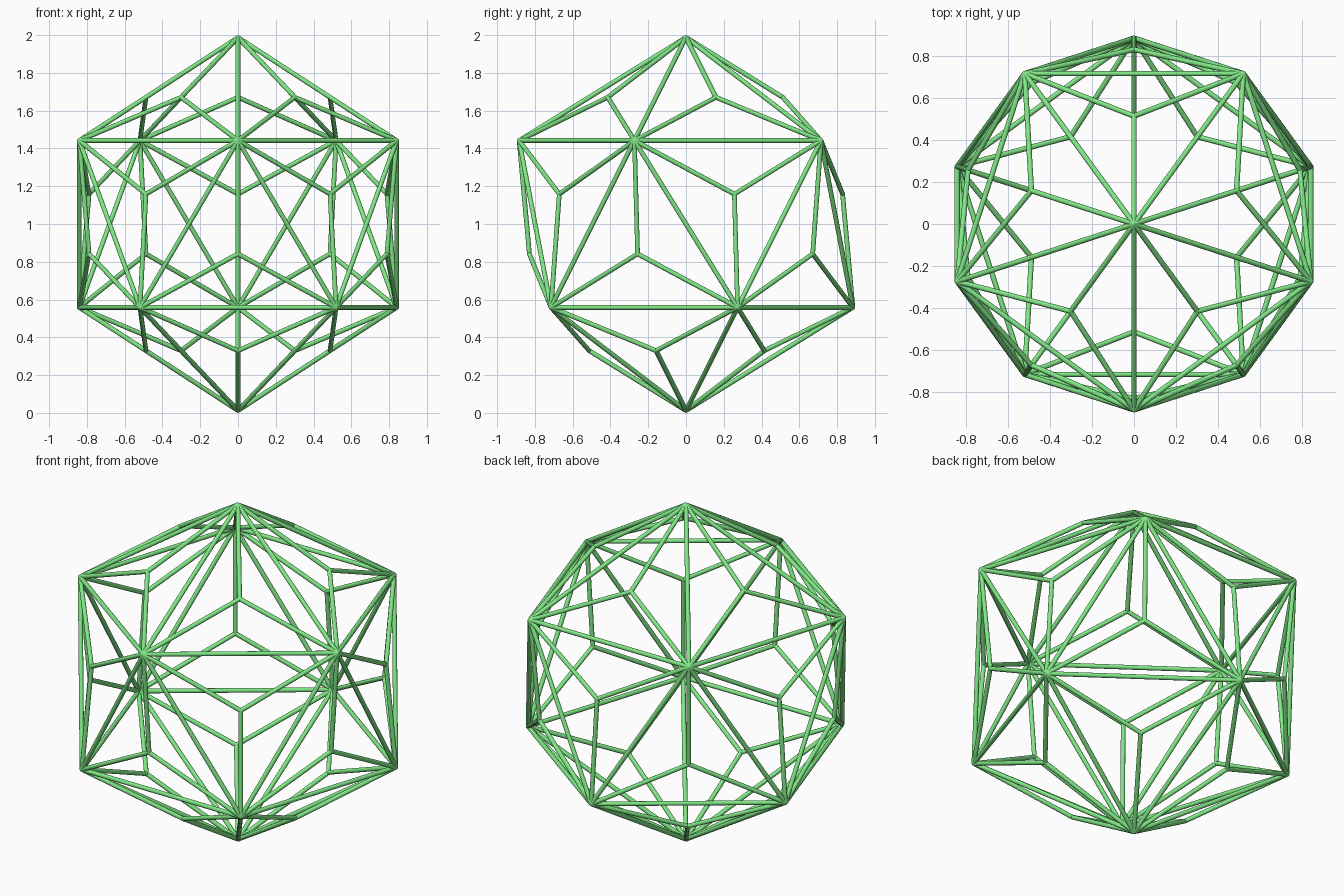
import bpy, bmesh, math
from mathutils import Vector

if "Cube" in bpy.data.objects:
    bpy.data.objects.remove(bpy.data.objects["Cube"])

R_TUBE = 0.0125
R_BALL = 1.0 - R_TUBE          # corner radius so the tubes span exactly 2 units
PEAK = 1.0756                  # face centres raised into shallow pyramids

green = bpy.data.materials.new("green")
green.diffuse_color = (0.22, 0.80, 0.24, 1)
green.use_nodes = True
green.node_tree.nodes["Principled BSDF"].inputs["Base Color"].default_value = green.diffuse_color

# Icosahedron corners: two poles and two staggered rings of five
def ring(z, start):
    r = 2 / math.sqrt(5)
    return [Vector((r * math.cos(start + i * math.tau / 5),
                    r * math.sin(start + i * math.tau / 5), z)) for i in range(5)]

h = 1 / math.sqrt(5)
frame = bmesh.new()
for p in [Vector((0, 0, 1)), Vector((0, 0, -1))] + ring(h, -math.pi / 2) + ring(-h, math.pi / 2):
    frame.verts.new(p * R_BALL)
bmesh.ops.convex_hull(frame, input=frame.verts[:])

# Raise a peak on every face
peaks = bmesh.ops.poke(frame, faces=frame.faces[:])["verts"]
for v in peaks:
    v.co *= PEAK

# Struts along every edge, with a ball at each joint
centre = Vector((0, 0, 1))
bm = bmesh.new()
for e in frame.edges:
    a, b = (v.co + centre for v in e.verts)
    d = b - a
    m = d.to_track_quat('Z', 'Y').to_matrix().to_4x4()
    m.translation = (a + b) / 2
    bmesh.ops.create_cone(bm, cap_ends=True, segments=12, radius1=R_TUBE,
                          radius2=R_TUBE, depth=d.length, matrix=m)
for v in frame.verts:
    start = len(bm.verts)
    balls = bmesh.ops.create_uvsphere(bm, u_segments=12, v_segments=8, radius=R_TUBE)["verts"]
    bmesh.ops.translate(bm, verts=balls, vec=v.co + centre)

mesh = bpy.data.meshes.new("strut_frame")
bm.to_mesh(mesh)
bm.free()
frame.free()
ob = bpy.data.objects.new("strut_frame", mesh)
bpy.context.collection.objects.link(ob)
mesh.materials.append(green)
bpy.context.view_layer.objects.active = ob
ob.select_set(True)
bpy.ops.object.shade_smooth_by_angle(angle=math.radians(40))
